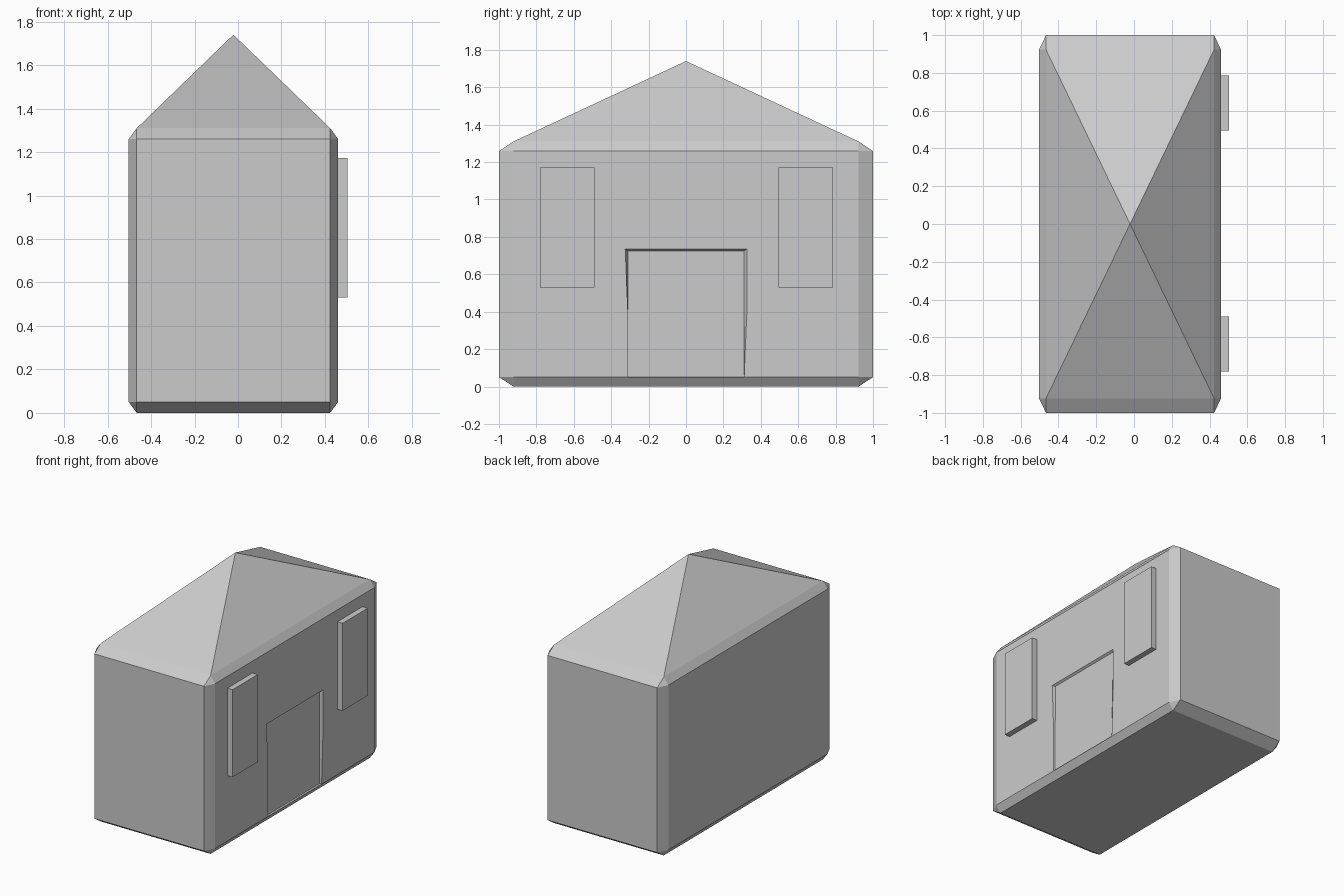
import bpy, bmesh
from mathutils import Vector

if "Cube" in bpy.data.objects:
    bpy.data.objects.remove(bpy.data.objects["Cube"])

X0, X1, H, APEX = -0.503, 0.461, 1.31, 1.74
CX = (X0 + X1) / 2


def add_object(name, bm):
    bmesh.ops.recalc_face_normals(bm, faces=bm.faces)
    mesh = bpy.data.meshes.new(name)
    bm.to_mesh(mesh)
    bm.free()
    ob = bpy.data.objects.new(name, mesh)
    bpy.context.collection.objects.link(ob)
    return ob


def add_box(name, lo, hi):
    bm = bmesh.new()
    bmesh.ops.create_cube(bm, size=1)
    lo, hi = Vector(lo), Vector(hi)
    bmesh.ops.scale(bm, vec=hi - lo, verts=bm.verts)
    bmesh.ops.translate(bm, vec=(lo + hi) / 2, verts=bm.verts)
    return add_object(name, bm)


# House body: chamfered cube, stretched, with its top face poked into a hip roof
bm = bmesh.new()
bmesh.ops.create_cube(bm, size=1)
bmesh.ops.bevel(bm, geom=bm.edges[:], offset=0.0385, segments=1,
                profile=0.5, affect='EDGES')
bmesh.ops.scale(bm, vec=(X1 - X0, 2, H), verts=bm.verts)
bmesh.ops.translate(bm, vec=(CX, 0, H / 2), verts=bm.verts)
bm.normal_update()
top = max(bm.faces, key=lambda f: f.calc_center_median().z)
apex = bmesh.ops.poke(bm, faces=[top])['verts'][0]
apex.co = (CX, 0, APEX)
house = add_object("house_body", bm)

# Doorway: shallow recess whose sides splay towards the top
bm = bmesh.new()
rings = []
for x, top_w, z in ((X1 - 0.015, 0.31, 0.725), (X1 + 0.015, 0.34, 0.745)):
    bottom_w = 0.311
    rings.append([bm.verts.new(p) for p in (
        (x, -bottom_w, 0.052), (x, bottom_w, 0.052), (x, top_w, z), (x, -top_w, z))])
a, b = rings
bm.faces.new(a)
bm.faces.new(b)
for i in range(4):
    j = (i + 1) % 4
    bm.faces.new((a[i], a[j], b[j], b[i]))
cutter = add_object("doorway_cutter", bm)
cutter.hide_render = True
cutter.hide_set(True)
cut = house.modifiers.new("doorway", 'BOOLEAN')
cut.operation = 'DIFFERENCE'
cut.solver = 'EXACT'
cut.object = cutter

# Window panels either side of the door
for side, y in (("front", -0.635), ("back", 0.64)):
    add_box(side + "_window", (X1 - 0.01, y - 0.146, 0.53), (0.503, y + 0.146, 1.172))
